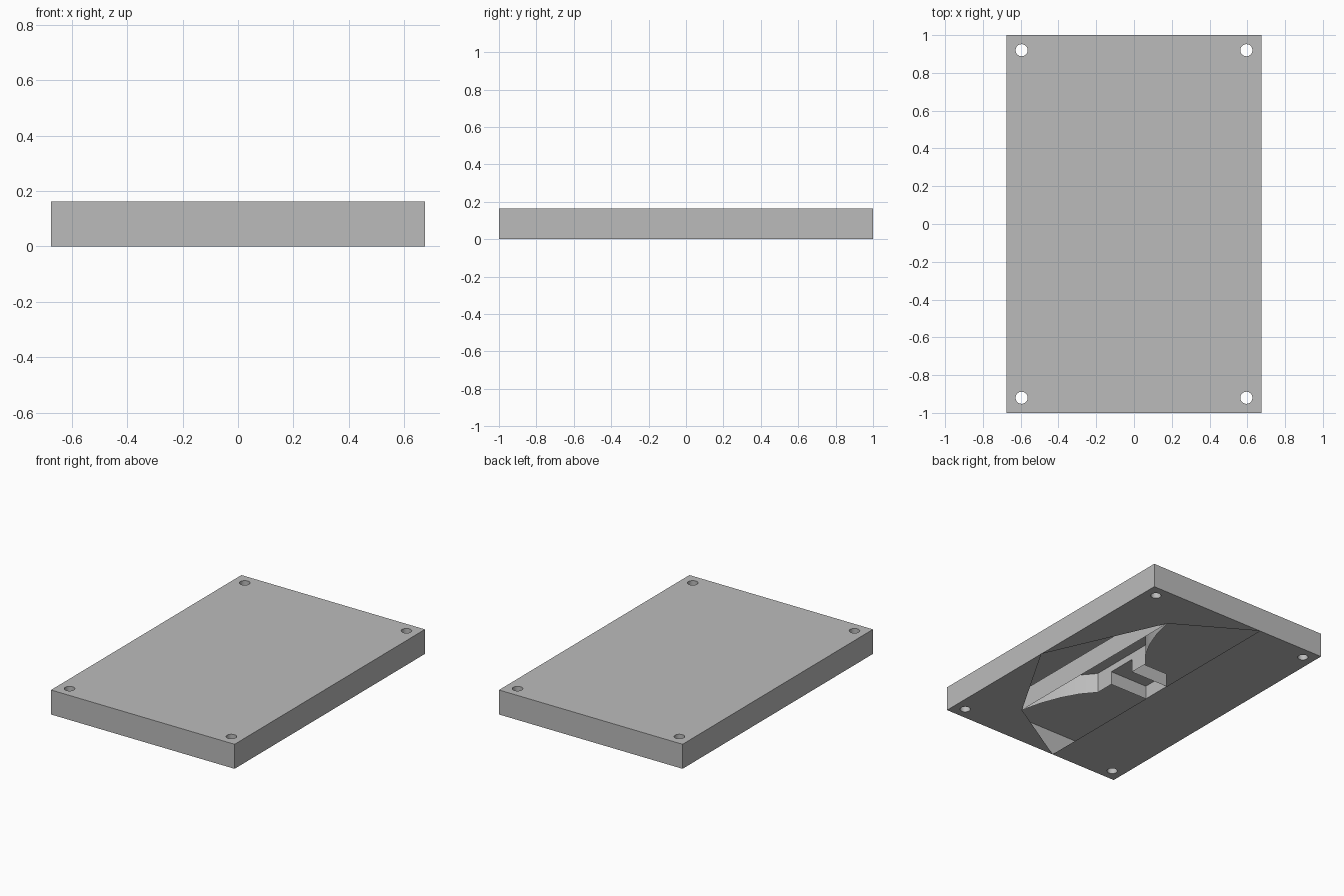
import bpy, bmesh, math

cube = bpy.data.objects.get("Cube")
if cube:
    bpy.data.objects.remove(cube, do_unlink=True)

W, L, H = 0.675, 1.0, 0.163      # half width, half length, thickness
HX, HY, R, SIDES = 0.595, 0.92, 0.032, 32

grey = bpy.data.materials.new("plain grey")
grey.use_nodes = True
grey.diffuse_color = (0.5, 0.5, 0.5, 1)
grey.node_tree.nodes["Principled BSDF"].inputs["Base Color"].default_value = (0.5, 0.5, 0.5, 1)


def circle(cx, cy):
    return [(cx + R * math.cos(2 * math.pi * i / SIDES),
             cy + R * math.sin(2 * math.pi * i / SIDES)) for i in range(SIDES)]


def fill(bm, loops, z, up):
    """Flat face from an outer outline and hole outlines."""
    edges = []
    for loop in loops:
        vs = [bm.verts.new((x, y, z)) for x, y in loop]
        edges += [bm.edges.new((v, vs[i - 1])) for i, v in enumerate(vs)]
    made = bmesh.ops.triangle_fill(bm, edges=edges, use_beauty=True)["geom"]
    for f in made:
        if isinstance(f, bmesh.types.BMFace):
            f.normal_update()
            if (f.normal.z > 0) != up:
                f.normal_flip()


def wall(bm, path, z0, z1, closed=True, flip=False):
    """Upright strip along a path, facing right of travel."""
    pairs = list(zip(path, path[1:] + path[:1]))
    for a, b in pairs if closed else pairs[:-1]:
        f = bm.faces.new([bm.verts.new(p) for p in
                          ((*a, z0), (*b, z0), (*b, z1), (*a, z1))])
        if flip:
            f.normal_flip()


def finish(bm, name):
    bmesh.ops.remove_doubles(bm, verts=bm.verts, dist=0.0005)
    me = bpy.data.meshes.new(name)
    bm.to_mesh(me)
    bm.free()
    me.materials.append(grey)
    ob = bpy.data.objects.new(name, me)
    bpy.context.collection.objects.link(ob)
    bpy.context.view_layer.objects.active = ob
    ob.select_set(True)
    bpy.ops.object.shade_smooth_by_angle(angle=math.radians(30))
    ob.select_set(False)


# Hollow plate with screw holes and an irregular opening underneath
bm = bmesh.new()
rect = [(-W, -L), (W, -L), (W, L), (-W, L)]
holes = {(sx, sy): circle(sx * HX, sy * HY) for sx in (-1, 1) for sy in (-1, 1)}
fill(bm, [rect] + list(holes.values()), H, True)
wall(bm, rect, 0, H)
for h in holes.values():
    wall(bm, h, 0, H, flip=True)

CUT, BX, BY = -0.18, 0.32, 0.70   # opening edge and pocket base corner
tip = (W, -0.09)
fill(bm, [[(-W, -L), (CUT, -L), (CUT, L), (-W, L)], holes[-1, -1], holes[-1, 1]], 0, False)
for s in (-1, 1):
    fill(bm, [[(CUT, s * L), (W, s * L), tip, (BX, s * BY)], holes[1, s]], 0, False)
finish(bm, "plate_shell")

# Flared pocket with a stepped neck, open at the bottom
bm = bmesh.new()
NECK, SHOULDER, FLARE_Z, NECK_Z = 0.10, 0.10, 0.135, 0.09
half = [(BX, BY), (0.285, 0.56), (0.235, 0.43), (0.175, 0.32), (SHOULDER, 0.23), (SHOULDER, NECK)]
mirror = [(x, -y) for x, y in reversed(half)]
flare = half + mirror
wall(bm, half, 0, FLARE_Z, closed=False, flip=True)
wall(bm, mirror, 0, FLARE_Z, closed=False, flip=True)
wall(bm, [mirror[-1], half[0]], 0, FLARE_Z, closed=False, flip=True)
fill(bm, [flare], FLARE_Z, False)
neck = [(SHOULDER, NECK), (CUT, NECK), (CUT, -NECK), (SHOULDER, -NECK)]
wall(bm, neck, 0, NECK_Z, closed=False, flip=True)
wall(bm, [neck[0], neck[-1]], NECK_Z, FLARE_Z, closed=False, flip=True)
fill(bm, [neck], NECK_Z, False)
finish(bm, "flared_pocket")
